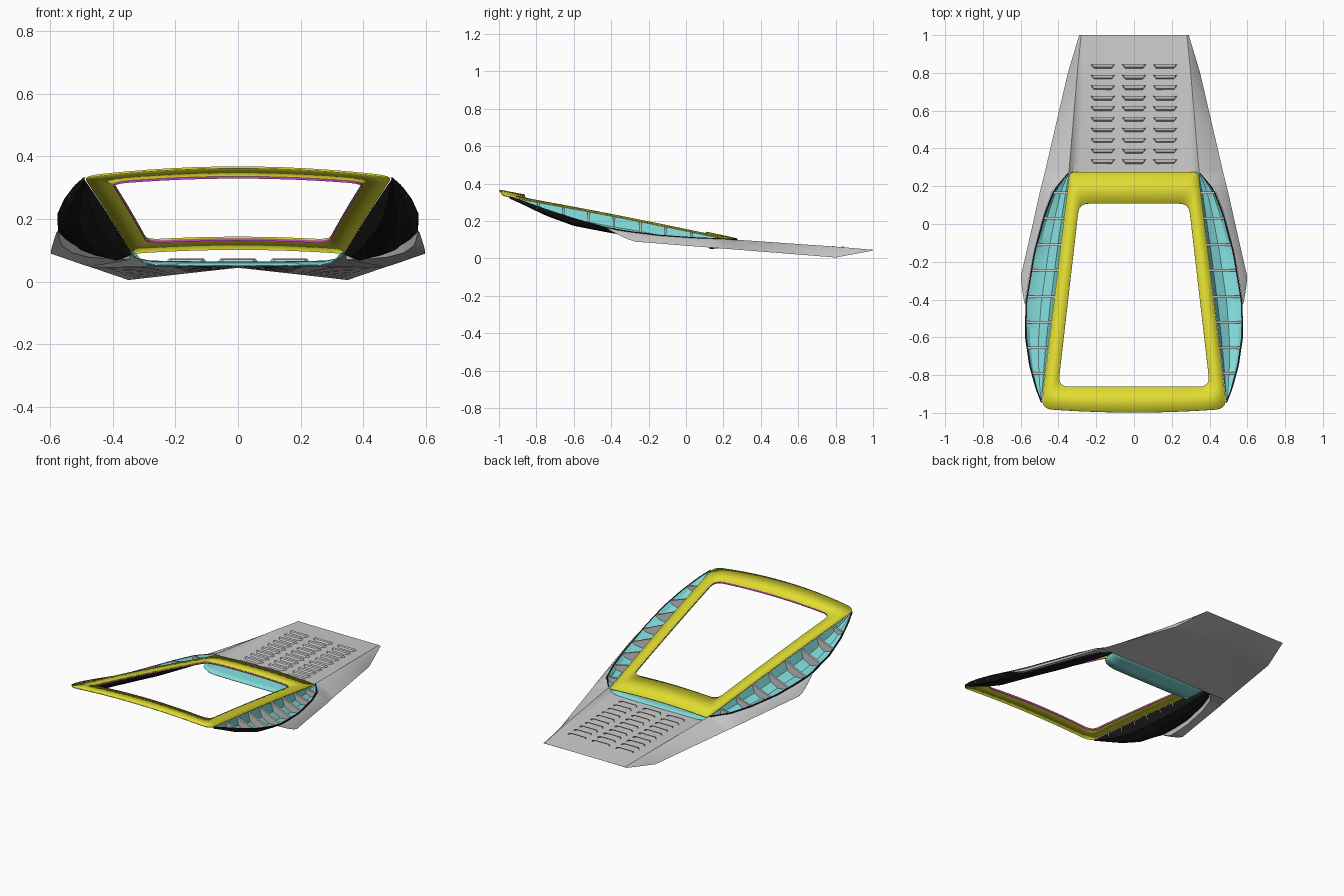
import bpy, bmesh, math
from mathutils import Vector

if "Cube" in bpy.data.objects:
    bpy.data.objects.remove(bpy.data.objects["Cube"])


def material(name, rgb):
    m = bpy.data.materials.new(name)
    m.diffuse_color = (*rgb, 1)
    m.use_nodes = True
    m.node_tree.nodes["Principled BSDF"].inputs["Base Color"].default_value = m.diffuse_color
    return m


YELLOW = material("yellow", (0.75, 0.72, 0.03))
TEAL = material("teal", (0.22, 0.70, 0.70))
BLACK = material("black", (0.01, 0.01, 0.01))
MAGENTA = material("magenta", (0.6, 0.05, 0.6))


def make(name, verts, faces, mat=None, mirror=False, thick=0, smooth=True):
    me = bpy.data.meshes.new(name)
    me.from_pydata([tuple(v) for v in verts], [], faces)
    bm = bmesh.new()
    bm.from_mesh(me)
    bmesh.ops.remove_doubles(bm, verts=bm.verts, dist=0.0005)
    bmesh.ops.recalc_face_normals(bm, faces=bm.faces)
    bm.to_mesh(me)
    bm.free()
    ob = bpy.data.objects.new(name, me)
    bpy.context.collection.objects.link(ob)
    if mat:
        me.materials.append(mat)
    if smooth:
        bpy.ops.object.select_all(action='DESELECT')
        ob.select_set(True)
        bpy.context.view_layer.objects.active = ob
        bpy.ops.object.shade_smooth_by_angle(angle=math.radians(30))
    if mirror:
        ob.modifiers.new("mirror", 'MIRROR').merge_threshold = 0.001
    if thick:
        s = ob.modifiers.new("thickness", 'SOLIDIFY')
        s.thickness, s.offset = thick, 0
    return ob


def grid(rows, closed=False):
    n = len(rows[0])
    verts = [p for r in rows for p in r]
    faces = []
    for i in range(len(rows) - 1):
        for j in range(n if closed else n - 1):
            k = (j + 1) % n
            faces.append((i * n + j, i * n + k, (i + 1) * n + k, (i + 1) * n + j))
    return verts, faces


def lerp(table, y):
    for a, b in zip(table, table[1:]):
        if a[0] >= y >= b[0]:
            t = (a[0] - y) / (a[0] - b[0])
            return [p + (q - p) * t for p, q in zip(a, b)][1:]
    return table[-1][1:] if y < table[-1][0] else table[0][1:]


def steps(a, b, n):
    return [a + (b - a) * i / n for i in range(n + 1)]


# Window frame: rounded outer and inner loops on a crowned slope
def frame_z(x, y):
    u = (0.27 - y) / 1.27
    return 0.105 + 0.205 * (0.27 - y) + 0.006 * math.sin(math.pi * u) - 0.11 * x * x


def rounded_loop(corners, bow=0):
    pts = []
    n = len(corners)
    arcs = []
    for i, (x, y, r) in enumerate(corners):
        p = Vector((x, y))
        a = p + (Vector(corners[i - 1][:2]) - p).normalized() * r
        b = p + (Vector(corners[(i + 1) % n][:2]) - p).normalized() * r
        arcs.append([a * (1 - t) ** 2 + p * 2 * t * (1 - t) + b * t * t for t in steps(0, 1, 6)])
    for i, arc in enumerate(arcs):
        nxt = arcs[(i + 1) % n][0]
        pts += arc + [arc[-1].lerp(nxt, t) for t in steps(0, 1, 12)[1:-1]]
    out = []
    for p in pts:
        y = p.y - (bow * (1 - (p.x / 0.49) ** 2) if p.y < -0.9 else 0)
        out.append((p.x, y, frame_z(p.x, y)))
    return out


outer = rounded_loop([(-0.492, -0.978, 0.06), (0.492, -0.978, 0.06),
                      (0.34, 0.274, 0.025), (-0.34, 0.274, 0.025)], 0.02)
inner = rounded_loop([(-0.402, -0.862, 0.06), (0.402, -0.862, 0.06),
                      (0.29, 0.108, 0.05), (-0.29, 0.108, 0.05)])
make("window_frame", *grid([outer, inner], True), YELLOW, thick=0.006)
rim = [(x * 1.004, y, z - 0.010) for x, y, z in inner]
make("window_trim", *grid([inner, rim], True), MAGENTA)

# Hood panel: sunken centre, raised shoulders, sloping flanks (z and x per station)
HOOD = [(1.0, 0.045, 0.26, 0.045, 0.28, 0.046, 0.29, 0.042),
        (0.8, 0.055, 0.265, 0.056, 0.30, 0.063, 0.35, 0.005),
        (0.27, 0.063, 0.29, 0.065, 0.345, 0.100, 0.473, 0.047)]
rows, under = [], []
for y in [1.0, 0.95, 0.9, 0.85, 0.8] + steps(0.8, 0.27, 8)[1:]:
    zc, xa, za, xb, zb, xo, zo = lerp(HOOD, y)
    xm, zm = xb + (xo - xb) * 0.5, zb + (zo - zb) * 0.5 + 0.008 * min(1, (1 - y) / 0.2)
    rows.append([(0, y, zc), (xa * 0.5, y, (zc + za) / 2), (xa, y, za),
                 (xa * 0.4 + xb * 0.6, y, za * 0.7 + zb * 0.3), (xb, y, zb), (xm, y, zm), (xo, y, zo)])
    zu = 0.043 + 0.006 * (1 - y) / 0.73
    under.append([(0, y, zu), (xo / 2, y, (zu + zo) / 2), (xo, y, zo)])
make("hood_panel", *grid(rows), mirror=True)
make("hood_underside", *grid(under), mirror=True)

# Side wings beside the window: inner x, inner z, outer x, outer z
WING = [(0.27, 0.345, 0.100, 0.473, 0.047), (0.18, 0.43, 0.104, 0.496, 0.054),
        (0.05, 0.478, 0.108, 0.525, 0.064), (-0.15, 0.53, 0.122, 0.57, 0.08),
        (-0.28, 0.553, 0.138, 0.60, 0.09), (-0.35, 0.565, 0.148, 0.592, 0.12),
        (-0.42, 0.575, 0.162, 0.58, 0.157)]
rows = []
for y in steps(0.27, -0.42, 23):
    xi, zi, xo, zo = lerp(WING, y)
    s = (zi - zo) * 0.15
    rows.append([(xi, y, zi), ((xi + xo) / 2, y, (zi + zo) / 2 + s), (xo, y, zo),
                 (xi, y, max(zo, zi - 0.03))])
make("side_wing", *grid(rows, True), mirror=True)

# Side troughs: rim x, rim z, floor z
RIM = [(0.27, 0.35, 0.10, 0.092), (0.18, 0.425, 0.105, 0.072), (0.05, 0.475, 0.11, 0.08),
       (-0.15, 0.528, 0.124, 0.10), (-0.28, 0.55, 0.14, 0.122), (-0.42, 0.573, 0.163, 0.145),
       (-0.6, 0.575, 0.213, 0.18), (-0.75, 0.553, 0.262, 0.235), (-0.87, 0.52, 0.305, 0.293),
       (-0.945, 0.491, 0.33, 0.327)]


def trough(y, drop=0):
    xo, zo, zf = lerp(RIM, y)
    xi = 0.34 + 0.15 * (0.27 - y) / 1.215
    zi = frame_z(xi, y) - 0.003
    w = xo - xi
    return [(xi, y, zi), (xi + 0.12 * w, y, zi * 0.35 + zf * 0.65 - drop), (xi + 0.45 * w, y, zf - drop),
            (xi + 0.82 * w, y, zf * 0.7 + zo * 0.3 - drop), (xo, y, zo)]


ys = steps(0.27, -0.945, 36)
make("trough_lining", *grid([trough(y) for y in ys]), TEAL, mirror=True)
make("trough_shell", *grid([trough(y, 0.006) for y in ys]), BLACK, mirror=True)

# Ribs across each trough
verts, faces = [], []
for y in [0.165, 0.03, -0.11, -0.245, -0.385, -0.52, -0.655, -0.79]:
    sec, b = trough(y), len(verts)
    verts += [(x, y + d, z) for d in (-0.006, 0.006) for x, _, z in sec]
    faces += [tuple(range(b, b + 5)), tuple(range(b + 5, b + 10))]
    faces += [(b + j, b + (j + 1) % 5, b + 5 + (j + 1) % 5, b + 5 + j) for j in range(5)]
make("trough_ribs", verts, faces, mirror=True, smooth=False)

# Slim edge strip along the trough rim
rim_rows = []
for y in ys:
    x, _, z = trough(y)[-1]
    rim_rows.append([(x - 0.006, y, z + 0.003), (x + 0.002, y, z + 0.003), (x + 0.002, y, z - 0.004)])
make("trough_edge", *grid(rim_rows), BLACK, mirror=True)

# Cowl below the rear edge of the window
rows = []
for y, k, dz in [(0.275, 1, 0), (0.22, 0.99, -0.003), (0.17, 0.97, -0.007), (0.125, 0.94, -0.012)]:
    rows.append([(x * k, y, z + dz) for x, z in
                 [(0, 0.063), (0.15, 0.063), (0.28, 0.065), (0.315, 0.072), (0.335, 0.084), (0.346, 0.1)]])
make("cowl", *grid(rows), TEAL, mirror=True, thick=0.004)

# Louvres: three columns of ten raised scoops, open at the rear
verts, faces = [], []
for row in range(10):
    y = 0.33 + row * 0.056
    z = lerp(HOOD, y)[0]
    for cx in (-0.165, 0, 0.165):
        b = len(verts)
        verts += [(cx + sx * w, y + dy, z + dz) for w, dy, dz in
                  [(0.064, 0.011, 0), (0.056, 0.011, 0.011), (0.050, -0.004, 0.009), (0.046, -0.012, 0)]
                  for sx in (-1, 1)]
        faces += [tuple(b + i for i in f) for f in
                  [(2, 3, 5, 4), (4, 5, 7, 6), (0, 2, 4, 6), (1, 7, 5, 3)]]
make("hood_louvres", verts, faces, smooth=False)
